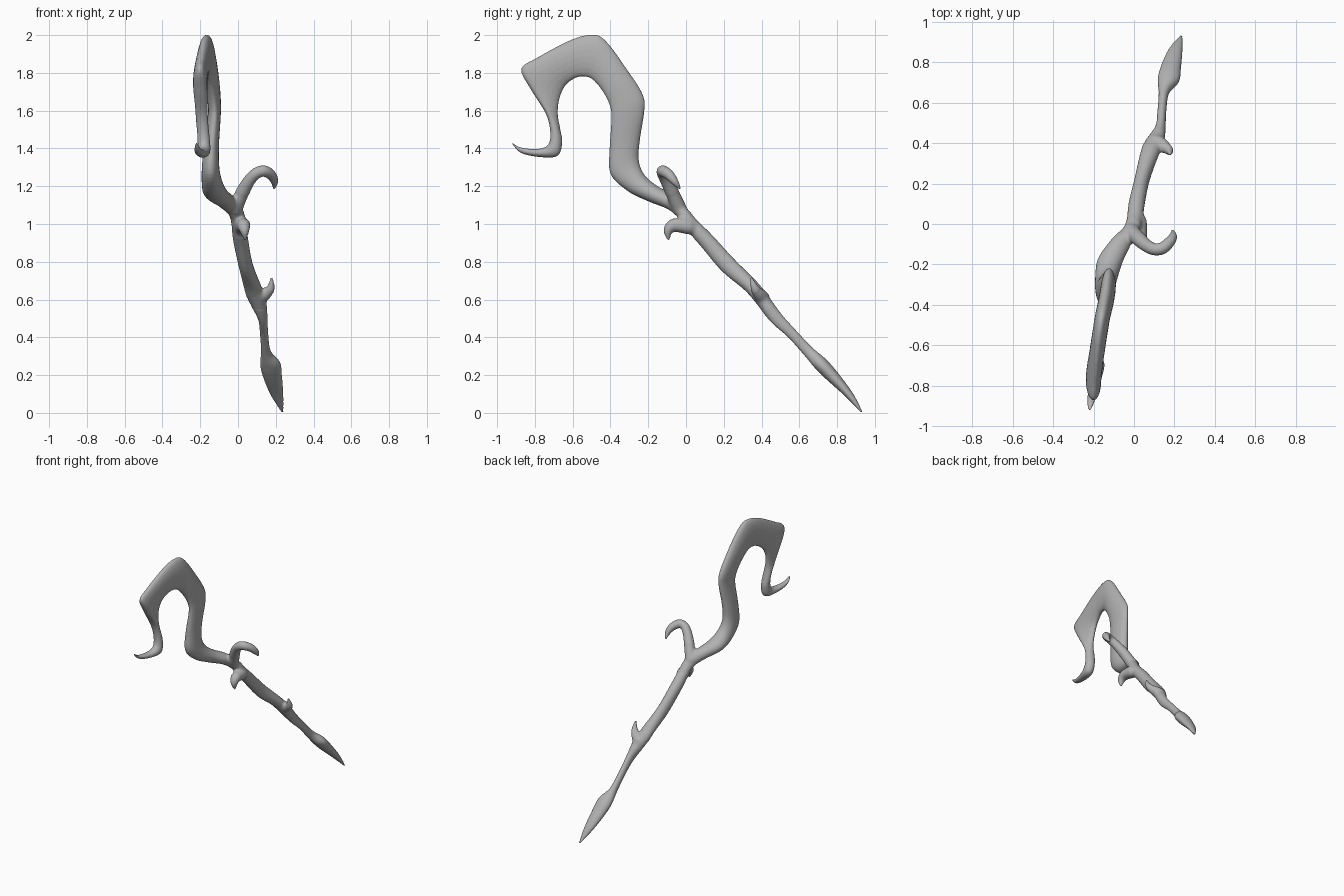
import bpy, bmesh, math
from mathutils import Vector

if "Cube" in bpy.data.objects:
    bpy.data.objects.remove(bpy.data.objects["Cube"])

SIDES, STEPS = 20, 5


def smooth_rows(rows):
    """Catmull-Rom interpolation of equally long number rows."""
    out = []
    for i in range(len(rows) - 1):
        a, b, c, d = (rows[max(i - 1, 0)], rows[i], rows[i + 1],
                      rows[min(i + 2, len(rows) - 1)])
        for s in range(STEPS):
            t = s / STEPS
            out.append([0.5 * (2 * q + (r - p) * t + (2 * p - 5 * q + 4 * r - u) * t * t
                               + (3 * q - p - 3 * r + u) * t ** 3)
                        for p, q, r, u in zip(a, b, c, d)])
    out.append(list(rows[-1]))
    return out


def loft(name, rings):
    """Skin elliptical rings given as (centre, axis1, axis2)."""
    bm = bmesh.new()
    loops = []
    for c, u, v in rings:
        loops.append([bm.verts.new(c + u * math.cos(k * math.tau / SIDES)
                                   + v * math.sin(k * math.tau / SIDES))
                      for k in range(SIDES)])
    for a, b in zip(loops, loops[1:]):
        for k in range(SIDES):
            n = (k + 1) % SIDES
            bm.faces.new((a[k], a[n], b[n], b[k]))
    bm.faces.new(loops[0])
    bm.faces.new(loops[-1])
    bmesh.ops.recalc_face_normals(bm, faces=bm.faces)
    me = bpy.data.meshes.new(name)
    bm.to_mesh(me)
    bm.free()
    ob = bpy.data.objects.new(name, me)
    bpy.context.collection.objects.link(ob)
    return ob


def blade(name, rows):
    """Rows: outer y, outer z, inner y, inner z, x centre, x half thickness."""
    rings = []
    for oy, oz, iy, iz, x, h in smooth_rows(rows):
        rings.append((Vector((x, (oy + iy) / 2, (oz + iz) / 2)),
                      Vector((0, (oy - iy) / 2, (oz - iz) / 2)),
                      Vector((max(h, 0.004), 0, 0))))
    return loft(name, rings)


def thorn(name, rows):
    """Rows: x, y, z, radius along a curved path."""
    pts = smooth_rows(rows)
    pos = [Vector(p[:3]) for p in pts]
    rings, u, last = [], None, None
    for i, p in enumerate(pts):
        t = (pos[min(i + 1, len(pos) - 1)] - pos[max(i - 1, 0)]).normalized()
        u = t.orthogonal().normalized() if u is None else last.rotation_difference(t) @ u
        last = t
        r = max(p[3], 0.004)
        rings.append((pos[i], u * r, t.cross(u) * r))
    return loft(name, rings)


# Shaft with leaf-shaped lower point
shaft = [
    (.935, .006, .929, .0, .235, .005),
    (.88, .11, .84, .09, .205, .035),
    (.79, .23, .74, .18, .18, .052),
    (.735, .29, .68, .24, .17, .053),
    (.67, .345, .63, .30, .148, .026),
    (.58, .44, .54, .40, .138, .022),
    (.50, .53, .45, .48, .13, .026),
    (.43, .63, .37, .58, .10, .05),
    (.37, .70, .31, .65, .075, .046),
    (.25, .82, .19, .75, .04, .038),
    (.14, .94, .08, .88, .015, .04),
    (.06, 1.02, .01, .96, .005, .04),
    (.00, 1.09, -.04, 1.03, -.01, .042)]

# Hooked head, swelling at the bends and tapering to a curled tip
neck = [
    (-.06, 1.15, -.10, 1.08, -.058, .055),
    (-.15, 1.20, -.20, 1.12, -.115, .064),
    (-.22, 1.26, -.31, 1.175, -.137, .055),
    (-.25, 1.34, -.40, 1.265, -.145, .046),
    (-.243, 1.45, -.405, 1.40, -.14, .04),
    (-.22, 1.60, -.395, 1.56, -.125, .034),
    (-.23, 1.69, -.405, 1.63, -.127, .036),
    (-.32, 1.83, -.44, 1.70, -.138, .038),
    (-.42, 1.965, -.495, 1.765, -.155, .038)]
crook = [
    neck[-1],
    (-.49, 2.003, -.545, 1.78, -.165, .038),
    (-.61, 1.975, -.59, 1.77, -.178, .038),
    (-.79, 1.88, -.64, 1.73, -.195, .038),
    (-.873, 1.82, -.67, 1.66, -.2, .038),
    (-.82, 1.71, -.678, 1.58, -.195, .034),
    (-.745, 1.59, -.665, 1.50, -.19, .032),
    (-.72, 1.50, -.655, 1.43, -.183, .032),
    (-.727, 1.425, -.68, 1.36, -.18, .034),
    (-.78, 1.398, -.77, 1.354, -.193, .03),
    (-.88, 1.407, -.875, 1.377, -.213, .018),
    (-.938, 1.446, -.93, 1.438, -.222, .005)]
staff = blade("staff", shaft + neck + crook[1:])

# Side hook below the head and two small thorns
hook = thorn("side_hook", [
    (-.02, -.03, 1.07, .04), (.02, -.07, 1.16, .037), (.06, -.105, 1.23, .032),
    (.10, -.125, 1.27, .03), (.14, -.12, 1.28, .03), (.175, -.09, 1.26, .027),
    (.193, -.06, 1.225, .02), (.19, -.03, 1.185, .005)])
front = thorn("front_thorn", [
    (.012, .06, .975, .022), (.022, .02, .983, .04), (.025, -.02, .993, .041),
    (.03, -.07, .99, .035), (.035, -.095, .96, .024), (.038, -.092, .915, .005)])
lower = thorn("lower_thorn", [
    (.08, .42, .60, .025), (.10, .41, .607, .036), (.13, .395, .62, .037),
    (.16, .375, .643, .029), (.175, .36, .67, .019), (.178, .345, .717, .005)])

# Fuse the parts into one carved piece
bpy.ops.object.select_all(action='DESELECT')
for ob in (staff, hook, front, lower):
    ob.select_set(True)
bpy.context.view_layer.objects.active = staff
bpy.ops.object.join()
fuse = staff.modifiers.new("fuse", 'REMESH')
fuse.mode = 'VOXEL'
fuse.voxel_size = 0.006
bpy.ops.object.modifier_apply(modifier=fuse.name)

# Soften the joints where hook and thorns grow out
bm = bmesh.new()
bm.from_mesh(staff.data)
joints = [Vector((0, -.05, 1.11)), Vector((.02, .0, .985)), Vector((.12, .40, .615))]
near = [v for v in bm.verts if min((v.co - j).length for j in joints) < .075]
bmesh.ops.smooth_vert(bm, verts=bm.verts, factor=0.4,
                      use_axis_x=True, use_axis_y=True, use_axis_z=True)
for _ in range(14):
    bmesh.ops.smooth_vert(bm, verts=near, factor=0.5,
                          use_axis_x=True, use_axis_y=True, use_axis_z=True)
for f in bm.faces:
    f.smooth = True
bm.to_mesh(staff.data)
bm.free()

# Dark grey wood
mat = bpy.data.materials.new("dark_grey")
mat.diffuse_color = (0.44, 0.44, 0.44, 1)
mat.use_nodes = True
mat.node_tree.nodes["Principled BSDF"].inputs["Base Color"].default_value = mat.diffuse_color
staff.data.materials.clear()
staff.data.materials.append(mat)
